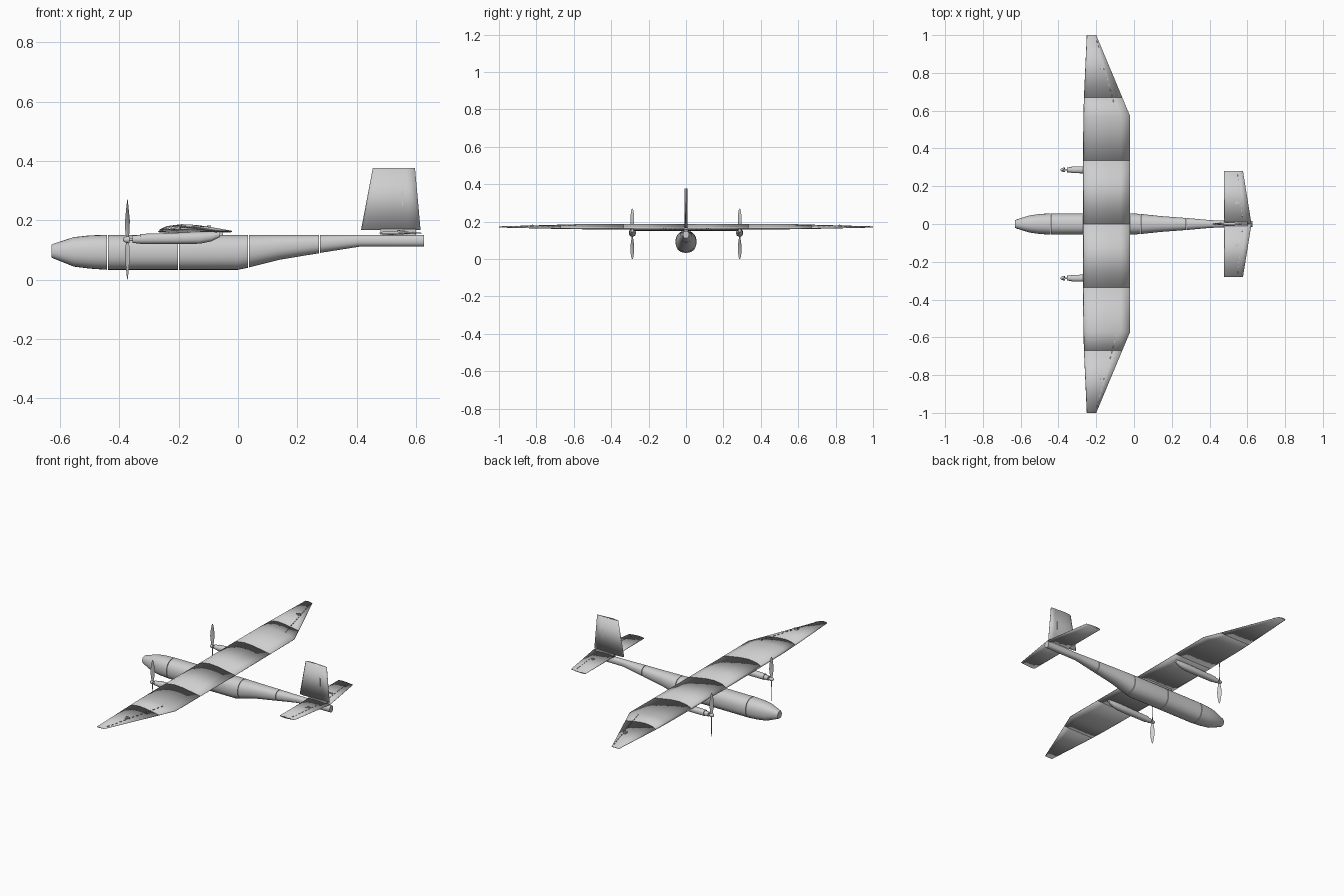
import bpy
import bmesh
from math import sin, cos, pi, radians, copysign, atan2
from mathutils import Vector

cube = bpy.data.objects.get("Cube")
if cube:
    bpy.data.objects.remove(cube, do_unlink=True)

grey = bpy.data.materials.new("light_grey")
grey.use_nodes = True
colour = (0.62, 0.62, 0.62, 1)
grey.diffuse_color = colour
grey.node_tree.nodes["Principled BSDF"].inputs["Base Color"].default_value = colour


def loft(name, rings, sharp_angle=None):
    """Skin closed rings of equal length and cap both ends."""
    bm = bmesh.new()
    rows = [[bm.verts.new(p) for p in ring] for ring in rings]
    n = len(rows[0])
    for a, b in zip(rows, rows[1:]):
        for i in range(n):
            j = (i + 1) % n
            bm.faces.new((a[i], a[j], b[j], b[i]))
    bm.faces.new(rows[0])
    bm.faces.new(rows[-1])
    bmesh.ops.recalc_face_normals(bm, faces=bm.faces)
    for f in bm.faces:
        f.smooth = True
    mesh = bpy.data.meshes.new(name)
    bm.to_mesh(mesh)
    bm.free()
    if sharp_angle:
        mesh.set_sharp_from_angle(angle=radians(sharp_angle))
    mesh.materials.append(grey)
    obj = bpy.data.objects.new(name, mesh)
    bpy.context.scene.collection.objects.link(obj)
    return obj


def body_ring(x, w, low, high, y=0, sides=28, power=0.88):
    """Rounded cross-section at station x."""
    mid, h = (low + high) / 2, (high - low) / 2
    ring = []
    for k in range(sides):
        c, s = cos(2 * pi * k / sides), sin(2 * pi * k / sides)
        ring.append((x, y + w * copysign(abs(c) ** power, c),
                     mid + h * copysign(abs(s) ** power, s)))
    return ring


def body(name, stations, y=0, sides=28):
    return loft(name, [body_ring(*s, y=y, sides=sides) for s in stations], 40)


def foil(x0, x1, thick, lower):
    """Aerofoil outline as (x, height) pairs with a blunt trailing edge."""
    shape = [(0.03, 0.35), (0.12, 0.75), (0.32, 1), (0.55, 0.85), (0.8, 0.45), (1, 0.1)]
    top = [(x0 + (x1 - x0) * t, thick * h) for t, h in shape]
    bottom = [(x, h * lower) for x, h in reversed(top)]
    return [(x0, 0)] + top + bottom


def box(name, centre, size, yaw=0):
    cx, cy, cz = centre
    sx, sy, sz = (s / 2 for s in size)
    rings = []
    for z in (-sz, sz):
        rings.append([(cx + x * cos(yaw) - y * sin(yaw),
                       cy + x * sin(yaw) + y * cos(yaw), cz + z)
                      for x, y in ((-sx, -sy), (sx, -sy), (sx, sy), (-sx, sy))])
    return loft(name, rings, 30)


def hinge_line(name, start, end, count):
    """Row of small hinge tabs along a control surface."""
    a, b = Vector(start), Vector(end)
    d = b - a
    for k in range(count):
        box(name, a + d * ((k + 0.5) / count), (d.length / count * 0.45, 0.003, 0.003),
            atan2(d.y, d.x))


# Fuselage in five panels with narrow seams
panels = {
    "nose": [(-0.63, 0.02, 0.075, 0.117), (-0.625, 0.023, 0.072, 0.12),
             (-0.555, 0.045, 0.044, 0.143), (-0.5, 0.053, 0.037, 0.149),
             (-0.442, 0.056, 0.033, 0.151)],
    "front_fuselage": [(-0.439, 0.056, 0.033, 0.151), (-0.202, 0.056, 0.033, 0.151)],
    "centre_fuselage": [(-0.199, 0.056, 0.033, 0.151), (0, 0.056, 0.033, 0.151),
                        (0.034, 0.053, 0.04, 0.151)],
    "rear_fuselage": [(0.037, 0.053, 0.041, 0.151), (0.14, 0.042, 0.067, 0.151),
                      (0.274, 0.032, 0.089, 0.151)],
    "tail_boom": [(0.277, 0.032, 0.09, 0.151), (0.41, 0.02, 0.111, 0.151),
                  (0.628, 0.017, 0.111, 0.151)],
}
for name, stations in panels.items():
    body(name, stations)

# Wing saddle and tail mount
box("wing_saddle", (-0.15, 0, 0.154), (0.2, 0.05, 0.012))
box("tail_mount", (0.54, 0, 0.158), (0.12, 0.02, 0.024))

# Wing stations: span, leading edge, trailing edge, base height, thickness
root = (0, -0.27, -0.02, 0.16, 0.027)
joint = (0.335, -0.27, -0.02, 0.161, 0.026)
kink = (0.57, -0.268, -0.02, 0.162, 0.025)
outer = (0.67, -0.265, -0.062, 0.163, 0.021)
tip = (1, -0.25, -0.2, 0.169, 0.006)
wing_panels = {"inner_wing": (root, joint), "middle_wing": (joint, kink, outer),
               "outer_wing": (outer, tip)}

blade_stations = [(0.008, 0.011, 60), (0.03, 0.018, 55), (0.065, 0.026, 38),
                  (0.1, 0.021, 26), (0.125, 0.012, 20), (0.135, 0.004, 18)]


def blade(name, y, side):
    """One twisted propeller blade; side is +1 up or -1 down."""
    rings = []
    for r, chord, twist in blade_stations:
        t = radians(twist)
        ring = []
        for u, v in ((-1, 0), (-0.3, 1), (0.4, 0.8), (1, 0), (0.4, -0.6), (-0.3, -0.6)):
            a, b = u * chord / 2, v * chord * 0.09
            ring.append((-0.373 + a * sin(t) + b * cos(t),
                         y + side * (a * cos(t) - b * sin(t)), 0.135 + side * r))
        rings.append(ring)
    loft(name, rings, 50)


for label, s in (("left", 1), ("right", -1)):
    # Wing half
    for name, stations in wing_panels.items():
        loft(f"{label}_{name}", [[(x, s * y, z + h) for x, h in foil(x0, x1, thick, -0.1)]
                                 for y, x0, x1, z, thick in stations])
    hinge_line(f"{label}_aileron_hinge", (-0.09, s * 0.58, 0.181),
               (-0.2, s * 0.98, 0.174), 14)
    box(f"{label}_aileron_horn", (-0.165, s * 0.82, 0.18), (0.025, 0.005, 0.01))
    box(f"{label}_aileron_horn_base", (-0.17, s * 0.825, 0.177), (0.012, 0.018, 0.008))

    # Engine nacelle, motor and propeller
    e = s * 0.287
    body(f"{label}_nacelle", [(-0.33, 0.018, 0.12, 0.154), (-0.2, 0.019, 0.12, 0.158),
                              (-0.13, 0.019, 0.121, 0.16), (-0.09, 0.015, 0.129, 0.16),
                              (-0.06, 0.008, 0.144, 0.16)], e, 20)
    body(f"{label}_motor", [(-0.356, 0.013, 0.123, 0.149), (-0.329, 0.014, 0.122, 0.15)], e, 16)
    body(f"{label}_shaft", [(-0.37, 0.005, 0.13, 0.14), (-0.35, 0.005, 0.13, 0.14)], e, 10)
    body(f"{label}_spinner", [(-0.388, 0.003, 0.132, 0.138), (-0.384, 0.008, 0.127, 0.143),
                              (-0.376, 0.011, 0.124, 0.146), (-0.366, 0.011, 0.124, 0.146)],
         e, 16)
    blade(f"{label}_upper_blade", e, 1)
    blade(f"{label}_lower_blade", e, -1)

    # Tailplane half
    loft(f"{label}_tailplane", [[(x, s * y, 0.157 + h) for x, h in foil(0.476, x1, 0.006, -1)]
                                for y, x1 in ((0, 0.622), (0.28, 0.577))])
    hinge_line(f"{label}_elevator_hinge", (0.575, s * 0.03, 0.161),
               (0.548, s * 0.27, 0.161), 9)
    box(f"{label}_elevator_horn", (0.55, s * 0.11, 0.162), (0.022, 0.005, 0.01))
    box(f"{label}_elevator_horn_base", (0.542, s * 0.115, 0.162), (0.01, 0.016, 0.006))

    # Rudder hinge plate
    box(f"{label}_rudder_plate", (0.555, s * 0.005, 0.275), (0.004, 0.004, 0.05))

# Fin
loft("fin", [[(x, h, z) for x, h in foil(x0, x1, 0.008, -1)]
             for z, x0, x1 in ((0.167, 0.415, 0.616), (0.377, 0.455, 0.597))])
